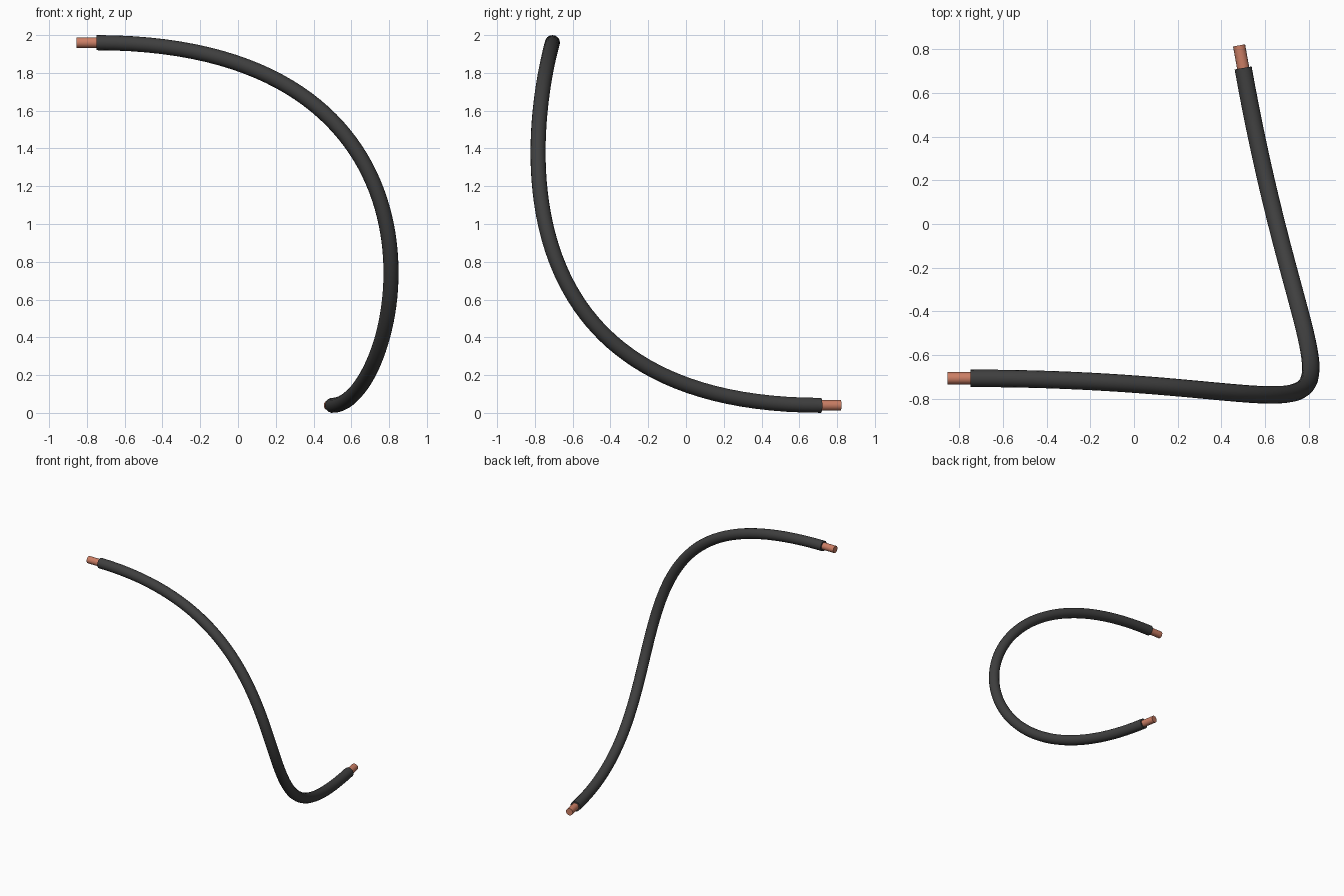
import bpy
from mathutils import Vector

if "Cube" in bpy.data.objects:
    bpy.data.objects.remove(bpy.data.objects["Cube"])

# Cable path: two ends with their handles
START, START_HANDLE = Vector((-0.75, -0.707, 1.96)), Vector((1.318, -0.707, 1.96))
END, END_HANDLE = Vector((0.50, 0.715, 0.04)), Vector((0.857, -1.28, 0.04))
RADIUS, CORE_RADIUS, CORE_LENGTH = 0.04, 0.028, 0.105


def material(name, color):
    mat = bpy.data.materials.new(name)
    mat.diffuse_color = color
    mat.use_nodes = True
    mat.node_tree.nodes["Principled BSDF"].inputs["Base Color"].default_value = mat.diffuse_color
    return mat


rubber = material("black_rubber", (0.05, 0.05, 0.05, 1))
copper = material("copper", (0.60, 0.21, 0.13, 1))

# Insulating sleeve: round tube swept along the curve
curve = bpy.data.curves.new("cable_sleeve", 'CURVE')
curve.dimensions = '3D'
curve.resolution_u = 64
curve.bevel_depth = RADIUS
curve.bevel_resolution = 6
curve.use_fill_caps = True
spline = curve.splines.new('BEZIER')
spline.bezier_points.add(1)
for point, co, left, right in (
        (spline.bezier_points[0], START, 2 * START - START_HANDLE, START_HANDLE),
        (spline.bezier_points[1], END, END_HANDLE, 2 * END - END_HANDLE)):
    point.handle_left_type = point.handle_right_type = 'FREE'
    point.co, point.handle_left, point.handle_right = co, left, right
sleeve = bpy.data.objects.new("cable_sleeve", curve)
bpy.context.collection.objects.link(sleeve)
curve.materials.append(rubber)
bpy.ops.object.select_all(action='DESELECT')
sleeve.select_set(True)
bpy.context.view_layer.objects.active = sleeve
bpy.ops.object.convert(target='MESH')
bpy.ops.object.shade_smooth_by_angle()


# Bare copper ends sticking out of the sleeve
def copper_end(name, tip_base, handle):
    out = (tip_base - handle).normalized()
    inset = 0.02
    bpy.ops.mesh.primitive_cylinder_add(
        vertices=16, radius=CORE_RADIUS, depth=CORE_LENGTH + inset,
        location=tip_base + out * (CORE_LENGTH - inset) / 2,
        rotation=out.to_track_quat('Z', 'Y').to_euler())
    obj = bpy.context.object
    obj.name = name
    obj.data.materials.append(copper)
    bpy.ops.object.shade_smooth_by_angle()


copper_end("copper_end_top", START, START_HANDLE)
copper_end("copper_end_bottom", END, END_HANDLE)
